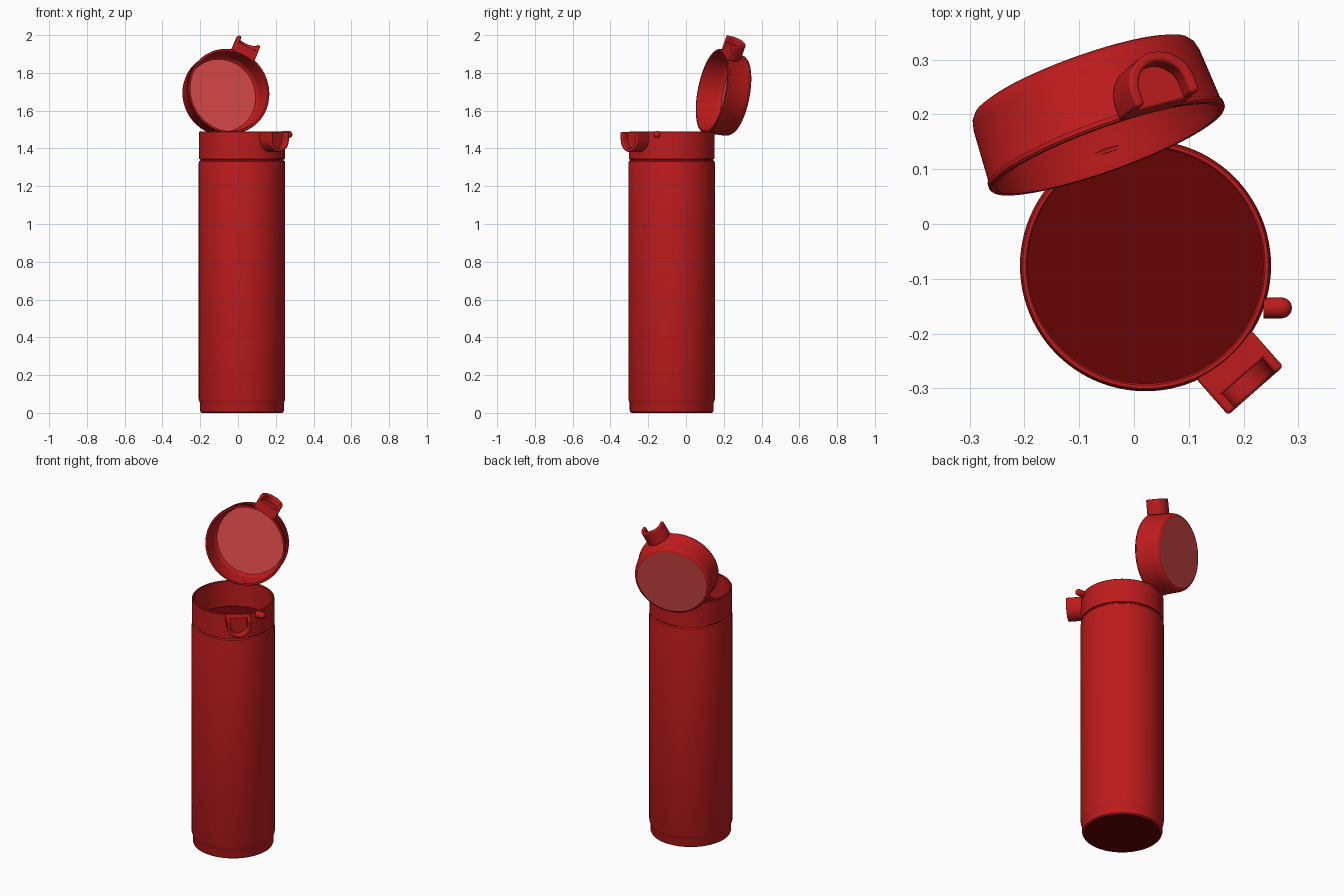
import bpy, bmesh, math
from mathutils import Matrix, Vector

if "Cube" in bpy.data.objects:
    bpy.data.objects.remove(bpy.data.objects["Cube"])


def material(name, rgb):
    m = bpy.data.materials.new(name)
    m.diffuse_color = (*rgb, 1)
    m.use_nodes = True
    m.node_tree.nodes["Principled BSDF"].inputs["Base Color"].default_value = m.diffuse_color
    return m


RED = material("red", (0.51, 0.011, 0.012))
PINK = material("light red", (0.70, 0.068, 0.068))
DARK = material("dark red", (0.130, 0.0010, 0.0015))
MATS = [RED, PINK, DARK]


def finish(name, bm, matrix, bevel=0):
    bmesh.ops.remove_doubles(bm, verts=bm.verts, dist=1e-5)
    bmesh.ops.recalc_face_normals(bm, faces=bm.faces)
    # crisp borders between colours, so flat discs stay flat
    for e in bm.edges:
        e.smooth = len({f.material_index for f in e.link_faces}) == 1 and e.calc_face_angle(0) < math.radians(35)
    for f in bm.faces:
        f.smooth = True
    me = bpy.data.meshes.new(name)
    bm.to_mesh(me)
    bm.free()
    for m in MATS:
        me.materials.append(m)
    ob = bpy.data.objects.new(name, me)
    bpy.context.collection.objects.link(ob)
    ob.matrix_world = matrix
    if bevel:
        b = ob.modifiers.new("soft edges", 'BEVEL')
        b.width, b.segments = bevel, 3
        b.limit_method = 'ANGLE'
    return ob


def lathe(name, profile, matrix, n=96):
    """Spin (radius, height, material of the next segment) around local z."""
    bm = bmesh.new()
    rings = [[bm.verts.new((r * math.cos(2 * math.pi * i / n), r * math.sin(2 * math.pi * i / n), z))
              for i in range(n)] if r else [bm.verts.new((0, 0, z))] for r, z, _ in profile]
    for a, b, (_, _, mat) in zip(rings, rings[1:], profile):
        for i in range(n):
            j = (i + 1) % n
            quad = [a[i % len(a)], a[j % len(a)], b[j % len(b)], b[i % len(b)]]
            bm.faces.new(list(dict.fromkeys(quad))).material_index = mat
    return finish(name, bm, matrix)


def arch(half, straight, steps=16):
    """Outline of a U: open end at z = 0, round end away from it."""
    arc = [(half * math.cos(math.pi * i / steps), straight + half * math.sin(math.pi * i / steps))
           for i in range(steps + 1)]
    return [(half, 0)] + arc + [(-half, 0)]


def extrude(name, outline, y0, y1, matrix, bevel):
    bm = bmesh.new()
    face = bm.faces.new([bm.verts.new((x, y0, z)) for x, z in outline])
    out = bmesh.ops.extrude_face_region(bm, geom=[face], use_keep_orig=True)
    bmesh.ops.translate(bm, vec=(0, y1 - y0, 0),
                        verts=[v for v in out["geom"] if isinstance(v, bmesh.types.BMVert)])
    return finish(name, bm, matrix, bevel)


def frame(origin, out, along):
    """Matrix with y pointing out and z pointing along."""
    z = Vector(along).normalized()
    y = Vector(out)
    y = (y - z * y.dot(z)).normalized()
    x = y.cross(z)
    return Matrix.Translation(origin) @ Matrix((x, y, z)).transposed().to_4x4()


def latch(name, matrix, straight):
    """U-shaped half of the strap loop: a back plate with a raised rim."""
    extrude(name + "_plate", arch(0.062, straight), 0.217, 0.268, matrix, 0.004)
    extrude(name + "_rim", arch(0.067, straight) + arch(0.048, straight)[::-1], 0.217, 0.304, matrix, 0.006)


# Bottle: foot, body, collar and the closed floor inside the collar
AXIS = (0.021, -0.076)
lathe("bottle", [
    (0, 0, 2), (0.212, 0, 0), (0.219, 0.004, 0), (0.222, 0.012, 0), (0.222, 0.052, 0),
    (0.225, 0.06, 0), (0.229, 0.072, 0), (0.229, 1.322, 0), (0.227, 1.332, 0), (0.220, 1.337, 0),
    (0.220, 1.342, 0), (0.227, 1.345, 0), (0.227, 1.486, 0), (0.224, 1.49, 0), (0.218, 1.49, 0),
    (0.215, 1.486, 0), (0.215, 1.335, 2), (0, 1.335, 2)], Matrix.Translation((*AXIS, 0)))

# Open lid, leaning back behind the collar
BACK = Vector((-0.33, 0.92, -0.18))
lid_frame = frame((-0.048, 0.137, 1.704), (0.38, 0.32, 0.92), BACK)
lathe("lid", [
    (0, 0.130, 1), (0.195, 0.130, 0), (0.205, 0.122, 0), (0.211, 0.108, 0), (0.213, 0.012, 0),
    (0.216, 0, 0), (0.225, 0, 0), (0.228, 0.004, 0), (0.228, 0.012, 0), (0.225, 0.016, 0),
    (0.219, 0.115, 0), (0.215, 0.131, 0), (0.207, 0.141, 0), (0.196, 0.145, 1), (0, 0.145, 1)], lid_frame)

# Matching latch halves on lid and collar
latch("lid_latch", lid_frame, 0.025)
latch("collar_latch", frame((*AXIS, 1.488), (0.66, -0.75, 0), (0, 0, -1)), 0.04)

# Small rounded button beside the collar latch
knob = [(0.019 * math.sin(math.pi / 12 * i), 0.033 + 0.019 * math.cos(math.pi / 12 * i), 0) for i in range(7)]
lathe("button", knob + [(0.019, 0, 0), (0, 0, 0)],
      frame((0.236, -0.153, 1.474), (0, 0, 1), (1, 0, 0)), 24)
